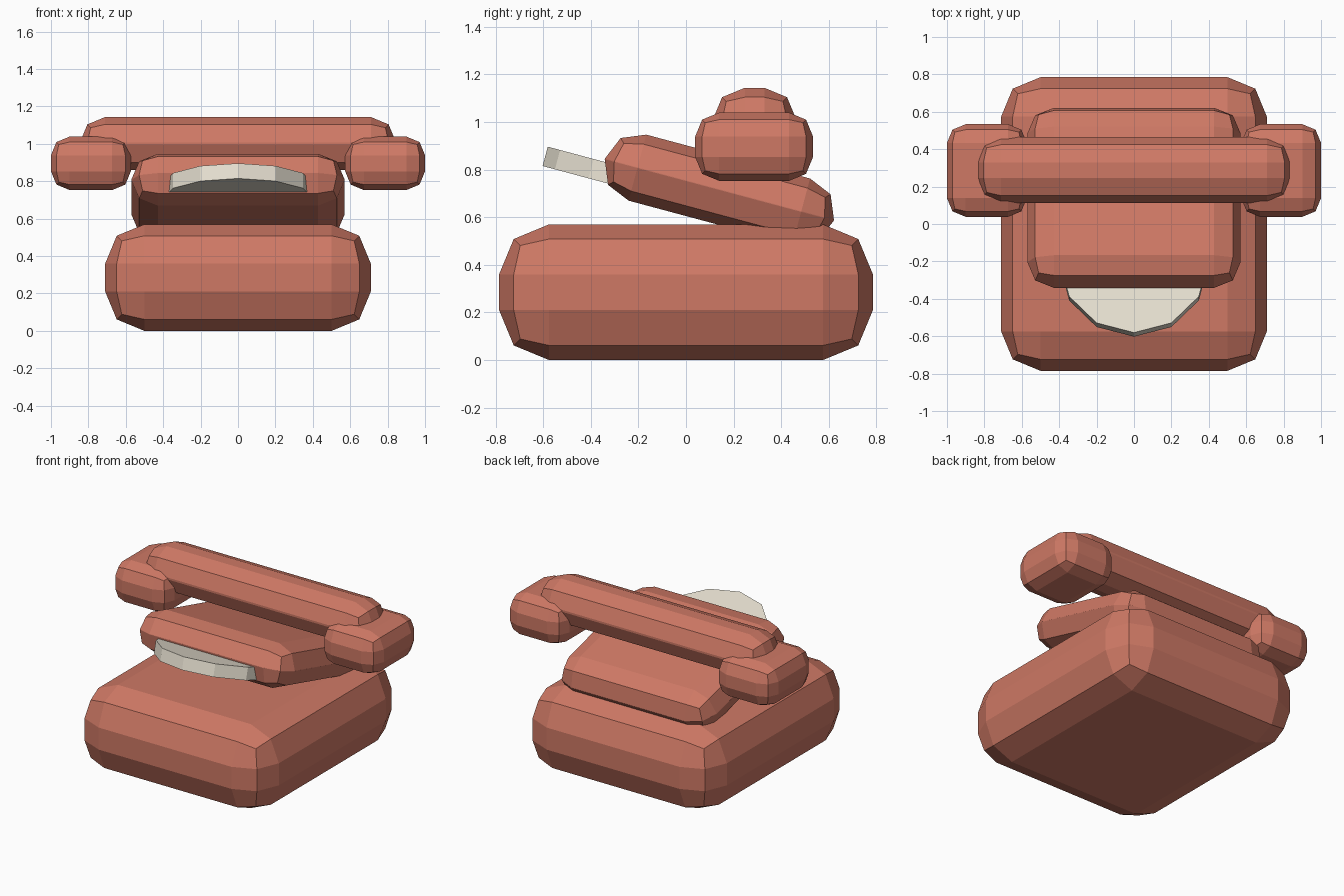
import bpy, bmesh
from math import radians

if "Cube" in bpy.data.objects:
    bpy.data.objects.remove(bpy.data.objects["Cube"])

TILT = radians(-15)


def material(name, color):
    m = bpy.data.materials.new(name)
    m.diffuse_color = color
    m.use_nodes = True
    m.node_tree.nodes["Principled BSDF"].inputs["Base Color"].default_value = m.diffuse_color
    return m


RED = material("red_plastic", (0.62, 0.19, 0.13, 1))
CREAM = material("cream_plastic", (0.80, 0.75, 0.64, 1))


def finish(name, bm, loc, tilt, mat):
    mesh = bpy.data.meshes.new(name)
    bm.to_mesh(mesh)
    bm.free()
    mesh.materials.append(mat)
    obj = bpy.data.objects.new(name, mesh)
    obj.location = loc
    obj.rotation_euler.x = tilt
    bpy.context.collection.objects.link(obj)
    return obj


def rounded_box(name, size, loc, radius, tilt=0):
    """Box with every edge rounded by a two-segment bevel."""
    bm = bmesh.new()
    bmesh.ops.create_cube(bm, size=1)
    bmesh.ops.scale(bm, vec=size, verts=bm.verts)
    bmesh.ops.bevel(bm, geom=bm.edges[:], offset=radius, offset_type='OFFSET',
                    segments=2, profile=0.5, affect='EDGES')
    return finish(name, bm, loc, tilt, RED)


# Base housing and the sloping upper housing
rounded_box("base", (1.42, 1.57, 0.57), (0, 0, 0.285), 0.21)
rounded_box("upper_housing", (1.14, 0.996, 0.287), (0, 0.14, 0.716), 0.142, TILT)

# Dial disc, tilted with the upper housing and half sunk into its front
bm = bmesh.new()
bmesh.ops.create_cone(bm, cap_ends=True, segments=12, radius1=0.4, radius2=0.4, depth=0.084)
finish("dial", bm, (0, -0.205, 0.752), TILT, CREAM)

# Handset: bar with an ear or mouth piece at each end
rounded_box("handset_bar", (1.69, 0.352, 0.283), (0, 0.288, 1.002), 0.135)
for side, name in ((-1, "earpiece"), (1, "mouthpiece")):
    rounded_box(name, (0.427, 0.495, 0.286), (side * 0.7865, 0.286, 0.896), 0.1)
